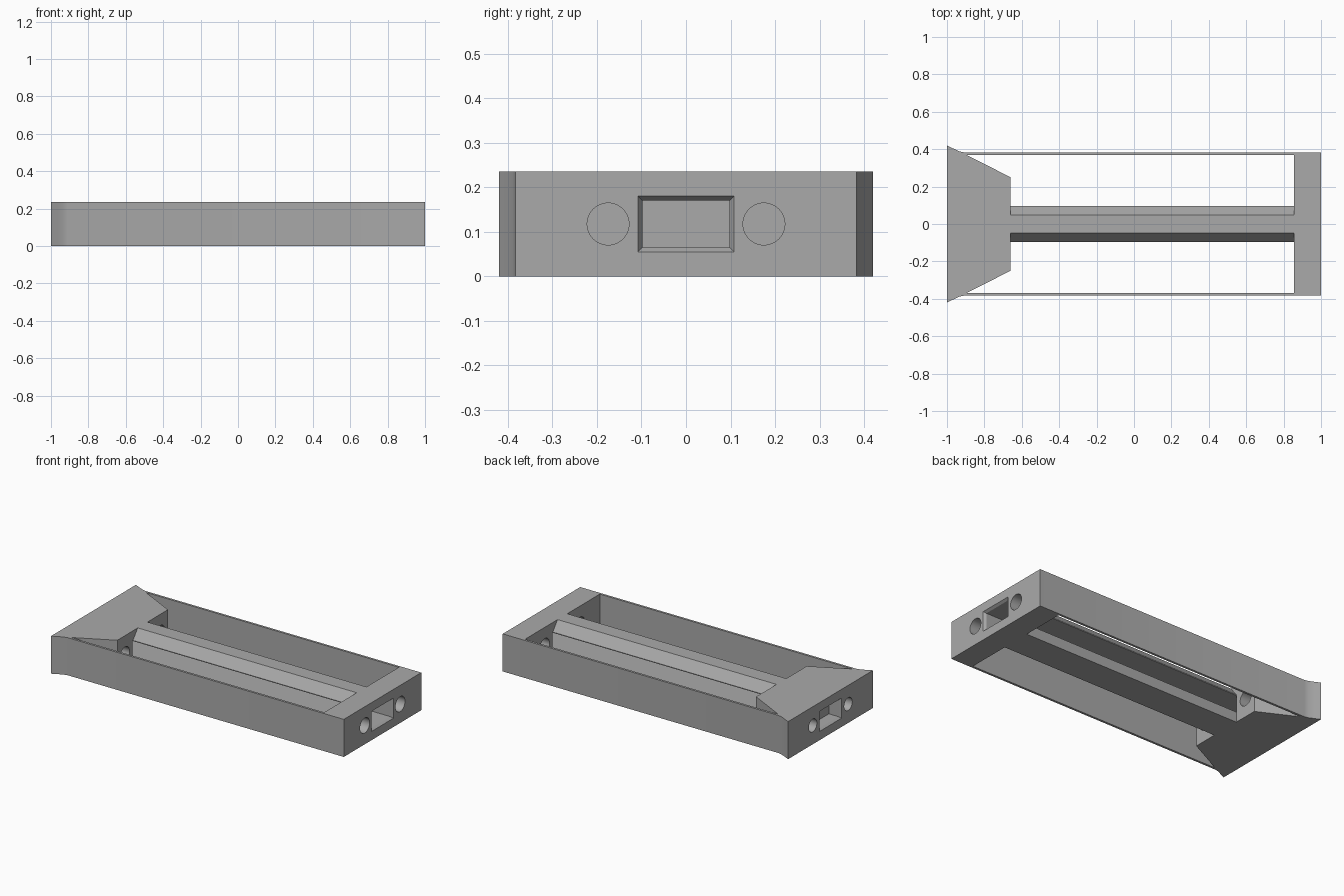
import bpy, bmesh, math
from mathutils import Matrix, Vector

old = bpy.data.objects.get("Cube")
if old:
    bpy.data.objects.remove(old)

grey = bpy.data.materials.new("plain grey")
grey.use_nodes = True
colour = (0.4, 0.4, 0.4, 1)
grey.diffuse_color = colour
grey.node_tree.nodes["Principled BSDF"].inputs["Base Color"].default_value = colour

HEIGHT = 0.235
MID = HEIGHT / 2
BAR_X, BLOCK_X = 0.855, -0.66     # inner faces of the two ends
SPINE, RIDGE = 0.095, 0.048       # half widths of the spine


def new_object(name, bm):
    bmesh.ops.recalc_face_normals(bm, faces=bm.faces)
    mesh = bpy.data.meshes.new(name)
    bm.to_mesh(mesh)
    bm.free()
    mesh.materials.append(grey)
    ob = bpy.data.objects.new(name, mesh)
    bpy.context.scene.collection.objects.link(ob)
    return ob


def prism(name, points, offset):
    """Extrude a closed 3D polygon along an offset."""
    bm = bmesh.new()
    face = bm.faces.new([bm.verts.new(p) for p in points])
    out = bmesh.ops.extrude_face_region(bm, geom=[face])
    moved = [v for v in out["geom"] if isinstance(v, bmesh.types.BMVert)]
    bmesh.ops.translate(bm, verts=moved, vec=offset)
    return new_object(name, bm)


def loft_x(name, x0, size0, x1, size1):
    """Rectangular bar or frustum along x, centred on mid height."""
    bm = bmesh.new()
    rings = []
    for x, (w, h) in ((x0, size0), (x1, size1)):
        rings.append([bm.verts.new((x, sy * w, MID + sz * h))
                      for sy, sz in ((-1, -1), (1, -1), (1, 1), (-1, 1))])
    for ring in rings:
        bm.faces.new(ring)
    for i in range(4):
        j = (i + 1) % 4
        bm.faces.new((rings[0][i], rings[0][j], rings[1][j], rings[1][i]))
    return new_object(name, bm)


def rod(name, x0, x1, y, radius):
    bm = bmesh.new()
    place = Matrix.Translation(((x0 + x1) / 2, y, MID)) @ Matrix.Rotation(math.pi / 2, 4, "Y")
    bmesh.ops.create_cone(bm, cap_ends=True, segments=48, radius1=radius,
                          radius2=radius, depth=x1 - x0, matrix=place)
    return new_object(name, bm)


# Solid body with a flared end
side = [(1, 0.383), (-0.91, 0.383), (-0.935, 0.389), (-0.965, 0.403), (-1, 0.42)]
outline = side + [(x, -y) for x, y in reversed(side)]
body = prism("frame_body", [(x, y, 0) for x, y in outline], Vector((0, 0, HEIGHT)))

cutters = []
for s in (-1, 1):
    # Side windows, tapered beside the end block
    window = [(BAR_X, SPINE), (BAR_X, 0.369), (-0.895, 0.369), (BLOCK_X, 0.25), (BLOCK_X, SPINE)]
    cutters.append(prism("window_cutter", [(x, s * y, -0.1) for x, y in window], Vector((0, 0, 0.5))))
    # Sloping shoulders of the spine
    slope = [(RIDGE, HEIGHT), (SPINE, 0.175), (0.13, 0.175), (0.13, 0.3), (RIDGE, 0.3)]
    cutters.append(prism("shoulder_cutter", [(BLOCK_X, s * y, z) for y, z in slope],
                         Vector((BAR_X - BLOCK_X, 0, 0))))
    # Rod holes
    cutters.append(rod("rod_hole_cutter", -0.85, 1.1, s * 0.175, 0.047))
    cutters.append(rod("end_hole_cutter", -1.1, -0.92, s * 0.175, 0.04))

# Rectangular channel and its flared mouths
inner, outer = (0.098, 0.053), (0.108, 0.063)
cutters += [
    loft_x("channel_cutter", -0.85, inner, 1.1, inner),
    loft_x("mouth_cutter", 0.985, inner, 1.0005, outer),
    loft_x("end_pocket_cutter", -1.1, inner, -0.92, inner),
    loft_x("end_mouth_cutter", -1.0005, outer, -0.985, inner),
]

bpy.context.view_layer.objects.active = body
body.select_set(True)
for cutter in cutters:
    cutter.hide_render = True
    mod = body.modifiers.new("cut", "BOOLEAN")
    mod.operation = "DIFFERENCE"
    mod.solver = "EXACT"
    mod.object = cutter
    bpy.ops.object.modifier_apply(modifier=mod.name)
for cutter in cutters:
    bpy.data.objects.remove(cutter)

bpy.ops.object.shade_smooth_by_angle(angle=math.radians(30))
